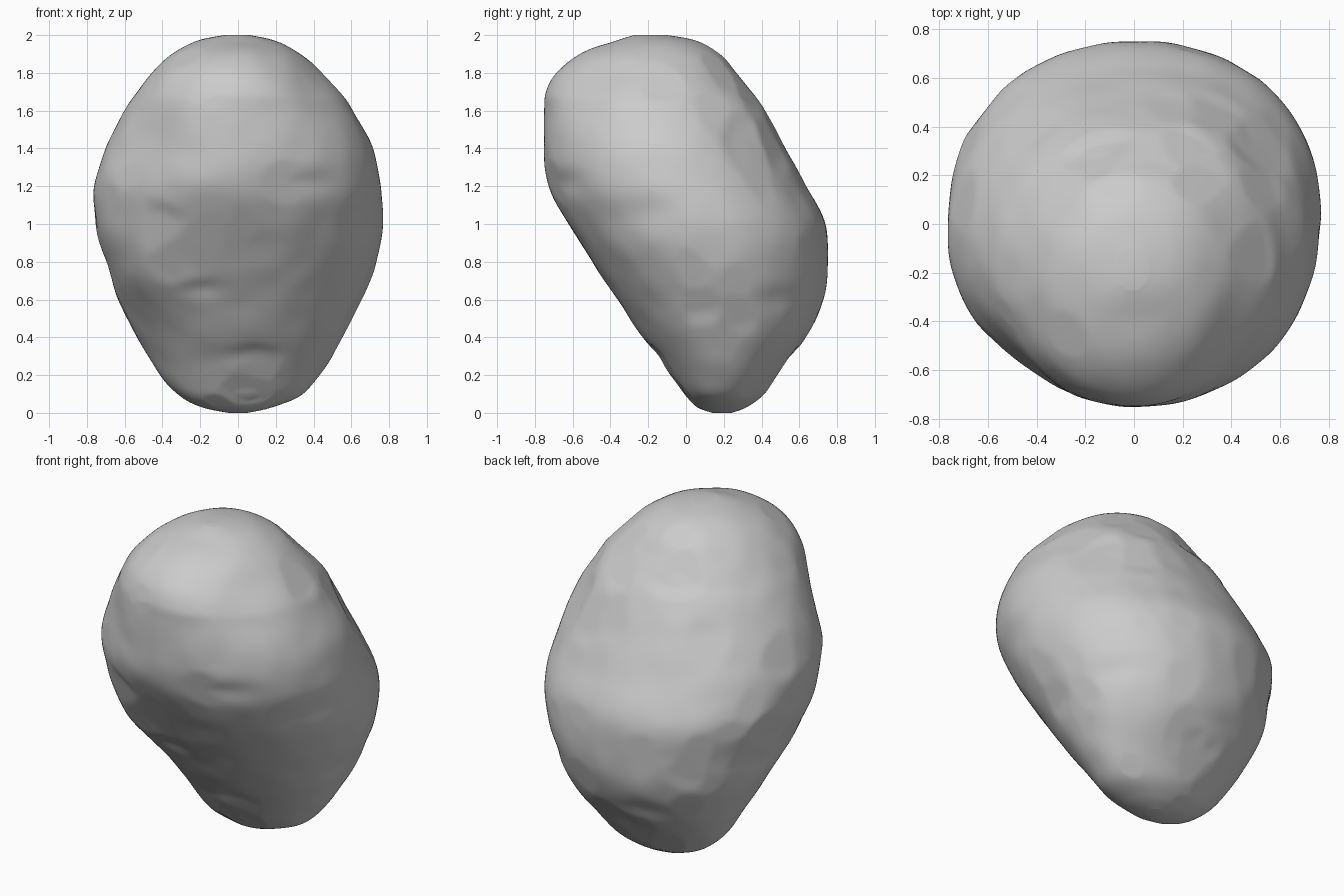
import bpy, bmesh, math, random
from mathutils import Vector, noise

if "Cube" in bpy.data.objects:
    bpy.data.objects.remove(bpy.data.objects["Cube"])

# Outline at each height: z, left x, right x, front y, back y
RINGS = [
    (0.00, -0.05, 0.05, 0.14, 0.24), (0.03, -0.19, 0.18, 0.06, 0.32),
    (0.09, -0.31, 0.32, -0.01, 0.40), (0.20, -0.41, 0.43, -0.08, 0.485),
    (0.40, -0.53, 0.555, -0.225, 0.64), (0.60, -0.63, 0.655, -0.36, 0.725),
    (0.80, -0.69, 0.73, -0.49, 0.75), (1.00, -0.76, 0.765, -0.62, 0.735),
    (1.20, -0.76, 0.755, -0.725, 0.635), (1.40, -0.70, 0.71, -0.75, 0.525),
    (1.60, -0.60, 0.61, -0.75, 0.41), (1.70, -0.535, 0.545, -0.74, 0.34),
    (1.80, -0.455, 0.45, -0.685, 0.265), (1.90, -0.345, 0.33, -0.56, 0.18),
    (1.97, -0.21, 0.19, -0.37, 0.05), (2.00, -0.07, 0.06, -0.27, -0.10)]

# Dents (negative) and bulges (positive): x, y, z, radius, height, amount
MARKS = [
    # broad shape: fuller lower front left, leaner upper front corners
    (-0.48, -0.31, 0.78, 0.28, 0.24, 0.065), (-0.52, -0.58, 1.42, 0.28, 0.28, -0.042),
    (0.38, -0.52, 1.70, 0.25, 0.22, -0.035), (0.30, 0.35, 1.62, 0.22, 0.20, 0.02),
    # local ledges and hollows
    (0.32, -0.65, 1.22, 0.22, 0.07, -0.022), (-0.74, 0.00, 1.04, 0.14, 0.10, -0.015),
    (-0.20, -0.40, 0.66, 0.12, 0.05, -0.015), (0.05, -0.15, 0.30, 0.14, 0.05, -0.015),
    (0.68, -0.25, 1.06, 0.22, 0.10, -0.015), (0.55, 0.28, 1.42, 0.10, 0.10, -0.015),
    (0.50, 0.45, 0.60, 0.18, 0.07, -0.015), (-0.15, 0.62, 0.42, 0.20, 0.08, -0.015)]


def catmull(t):
    """Smooth blend through the outline rings."""
    i = min(int(t), len(RINGS) - 2)
    f = t - i
    a, b, c, d = (RINGS[max(0, min(len(RINGS) - 1, i + k))] for k in (-1, 0, 1, 2))
    return [0.5 * (2 * q + (r - p) * f + (2 * p - 5 * q + 4 * r - s) * f * f
                   + (3 * q - p - 3 * r + s) * f ** 3) for p, q, r, s in zip(a, b, c, d)]


def squarer(c):
    """Slightly squarer than a circle."""
    return math.copysign(abs(c) ** 0.96, c)


# Lofted body
SEG, STEPS = 180, 150
bm = bmesh.new()
loops = []
for j in range(STEPS + 1):
    z, xl, xr, yf, yb = catmull(j / STEPS * (len(RINGS) - 1))
    cx, cy, rx, ry = (xl + xr) / 2, (yf + yb) / 2, (xr - xl) / 2, (yb - yf) / 2
    ring = []
    for k in range(SEG):
        a = 2 * math.pi * k / SEG
        ring.append(bm.verts.new((cx + rx * squarer(math.cos(a)), cy + ry * squarer(math.sin(a)), z)))
    loops.append(ring)
for lo, hi in zip(loops, loops[1:]):
    for k in range(SEG):
        n = (k + 1) % SEG
        bm.faces.new((lo[k], lo[n], hi[n], hi[k]))
bm.faces.new(loops[0][::-1])
bm.faces.new(loops[-1])
bm.normal_update()

# Broad bulges, weathered dents and gentle lumps
moves = []
for v in bm.verts:
    p = v.co
    amount = 0.002
    for x, y, z, r, h, amp in MARKS:
        e = ((p.x - x) ** 2 + (p.y - y) ** 2) / r ** 2 + ((p.z - z) / h) ** 2
        amount += amp * math.exp(-e)
    amount += 0.005 * noise.noise(p * 6)
    fade = min(1.0, p.z / 0.1, (2.02 - p.z) / 0.08)
    moves.append(v.normal * amount * max(0.0, fade))
for v, m in zip(bm.verts, moves):
    v.co += m

# Flat chips: shave the surface along slightly tilted planes
random.seed(4)
bm.normal_update()
sites = [(v.co.copy(), v.normal.copy()) for v in random.sample([v for r in loops[12:-12] for v in r], 60)]
for co, no in sites:
    tilt = Vector([random.uniform(-0.07, 0.07) for _ in range(3)])
    n = (no + tilt).normalized()
    level = co.dot(n) - random.uniform(0.002, 0.006)
    for v in bm.verts:
        over = v.co.dot(n) - level
        dist = (v.co - co).length
        if over > 0 and dist < 0.25:
            v.co -= n * min(over, 0.015) * 0.85 * min(1.0, (0.25 - dist) / 0.08)

mesh = bpy.data.meshes.new("boulder")
bm.to_mesh(mesh)
bm.free()
boulder = bpy.data.objects.new("boulder", mesh)
bpy.context.collection.objects.link(boulder)
bpy.context.view_layer.objects.active = boulder
boulder.select_set(True)
bpy.ops.object.shade_smooth_by_angle(angle=math.radians(20))
